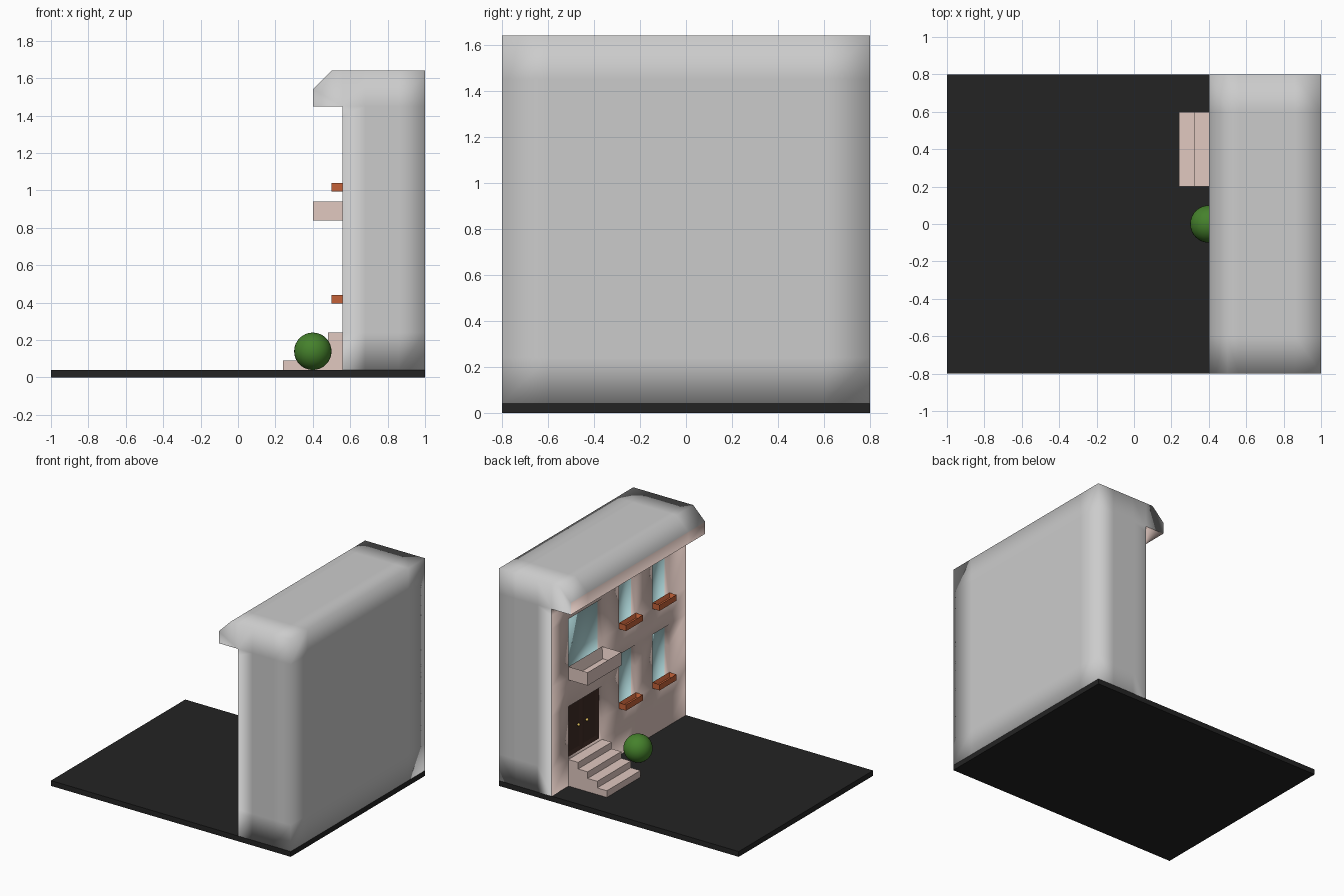
import bpy, bmesh
from mathutils import Vector

if "Cube" in bpy.data.objects:
    bpy.data.objects.remove(bpy.data.objects["Cube"])


def mat(name, rgb):
    m = bpy.data.materials.new(name)
    m.diffuse_color = (*rgb, 1)
    m.use_nodes = True
    m.node_tree.nodes["Principled BSDF"].inputs["Base Color"].default_value = m.diffuse_color
    return m


GREY = mat("plain_wall", (0.6, 0.6, 0.6))
PINK = mat("plaster", (0.75, 0.58, 0.53))
GLASS = mat("glass", (0.45, 0.72, 0.74))
DARK = mat("asphalt", (0.017, 0.017, 0.017))
BROWN = mat("dark_wood", (0.05, 0.025, 0.018))
ORANGE = mat("terracotta", (0.55, 0.12, 0.04))
GREEN = mat("leaf", (0.06, 0.22, 0.025))
GOLD = mat("brass", (0.8, 0.55, 0.12))


def finish(bm, name, mats, smooth=False):
    bmesh.ops.recalc_face_normals(bm, faces=bm.faces)
    for f in bm.faces:
        f.smooth = smooth
    me = bpy.data.meshes.new(name)
    bm.to_mesh(me)
    bm.free()
    for m in mats:
        me.materials.append(m)
    ob = bpy.data.objects.new(name, me)
    bpy.context.collection.objects.link(ob)
    return ob


def prism(points, y0, y1):
    """Profile in x/z swept along y."""
    bm = bmesh.new()
    face = bm.faces.new([bm.verts.new((x, y0, z)) for x, z in points])
    res = bmesh.ops.extrude_face_region(bm, geom=[face], use_keep_orig=True)
    verts = [g for g in res["geom"] if isinstance(g, bmesh.types.BMVert)]
    bmesh.ops.translate(bm, verts=verts, vec=(0, y1 - y0, 0))
    bmesh.ops.recalc_face_normals(bm, faces=bm.faces)
    return bm


def box(name, x, y, z, m, inset_dir=None, rim=0.02, depth=0.02):
    """Box from ranges; optionally sink an inset into one side."""
    bm = prism([(x[0], z[0]), (x[1], z[0]), (x[1], z[1]), (x[0], z[1])], *y)
    if inset_dir:
        d = Vector(inset_dir)
        face = [f for f in bm.faces if f.normal.dot(d) > 0.9]
        bmesh.ops.inset_region(bm, faces=face, thickness=rim, use_even_offset=True)
        bmesh.ops.translate(bm, verts=face[0].verts[:], vec=-d * depth)
    return finish(bm, name, [m])


def ball(name, loc, r, m, seg=32):
    bm = bmesh.new()
    bmesh.ops.create_uvsphere(bm, u_segments=seg, v_segments=seg // 2, radius=r)
    bmesh.ops.translate(bm, verts=bm.verts, vec=loc)
    return finish(bm, name, [m], True)


# ground slab
box("ground", (-1, 1), (-0.8, 0.8), (0, 0.04), DARK)

# building with cornice, sliced into a softly shaded grid
bm = prism([(0.56, 0.04), (1, 0.04), (1, 1.64), (0.5, 1.64),
            (0.4, 1.54), (0.4, 1.45), (0.56, 1.45)], -0.8, 0.8)
cuts = {0: (0.56, 0.68, 0.86),
        1: (-0.6, -0.4, -0.2, 0, 0.2, 0.6),
        2: (0.24, 0.4, 0.64, 0.8, 0.86, 1.0, 1.3, 1.4, 1.45)}
for axis, values in cuts.items():
    for v in values:
        co, no = [0, 0, 0], [0, 0, 0]
        co[axis], no[axis] = v, 1
        bmesh.ops.bisect_plane(bm, geom=bm.verts[:] + bm.edges[:] + bm.faces[:],
                               plane_co=co, plane_no=no)

# recessed door, balcony and window openings: (y0, y1, z0, z1)
openings = [(0.2, 0.6, 0.24, 0.64), (0.2, 0.6, 0.86, 1.3)]
openings += [(y, y + 0.2, z, z + 0.4) for y in (-0.2, -0.6) for z in (0.4, 1.0)]
bm.normal_update()
for f in bm.faces:
    if f.normal.x < -0.9 or f.normal.z < -0.9:
        f.material_index = 1
for y0, y1, z0, z1 in openings:
    cells = []
    for f in bm.faces:
        c = f.calc_center_median()
        if abs(c.x - 0.56) < 0.001 and y0 < c.y < y1 and z0 < c.z < z1:
            cells.append(f)
    res = bmesh.ops.extrude_face_region(bm, geom=cells)
    new = res["geom"]
    bmesh.ops.translate(bm, vec=(0.04, 0, 0),
                        verts=[g for g in new if isinstance(g, bmesh.types.BMVert)])
    bmesh.ops.delete(bm, geom=[f for f in cells if f.is_valid], context='FACES')
    for g in new:
        if isinstance(g, bmesh.types.BMFace):
            g.material_index = 2
finish(bm, "building", [GREY, PINK, GLASS], True)

# double door with sunk panels and knobs
for side, y in (("right", 0.2), ("left", 0.4)):
    box("door_leaf_" + side, (0.585, 0.6), (y, y + 0.2), (0.24, 0.64), BROWN,
        (-1, 0, 0), 0.03, 0.008)
    ball("knob_" + side, (0.58, 0.35 if y < 0.3 else 0.45, 0.44), 0.011, GOLD, 12)

# front steps
profile = [(0.56, 0.04), (0.24, 0.04)]
for i in range(4):
    z = 0.09 + 0.05 * i
    profile += [(0.24 + 0.08 * i, z), (0.32 + 0.08 * i, z)]
finish(prism(profile, 0.2, 0.6), "front_steps", [PINK])

# hollow balcony and window boxes
box("balcony", (0.4, 0.56), (0.2, 0.6), (0.84, 0.94), PINK, (0, 0, 1), 0.02, 0.08)
for y in (-0.2, -0.6):
    for z in (0.395, 0.995):
        box("window_box", (0.5, 0.56), (y, y + 0.2), (z, z + 0.045), ORANGE,
            (0, 0, 1), 0.012, 0.03)

# round bush
ball("bush", (0.4, 0, 0.14), 0.1, GREEN)
